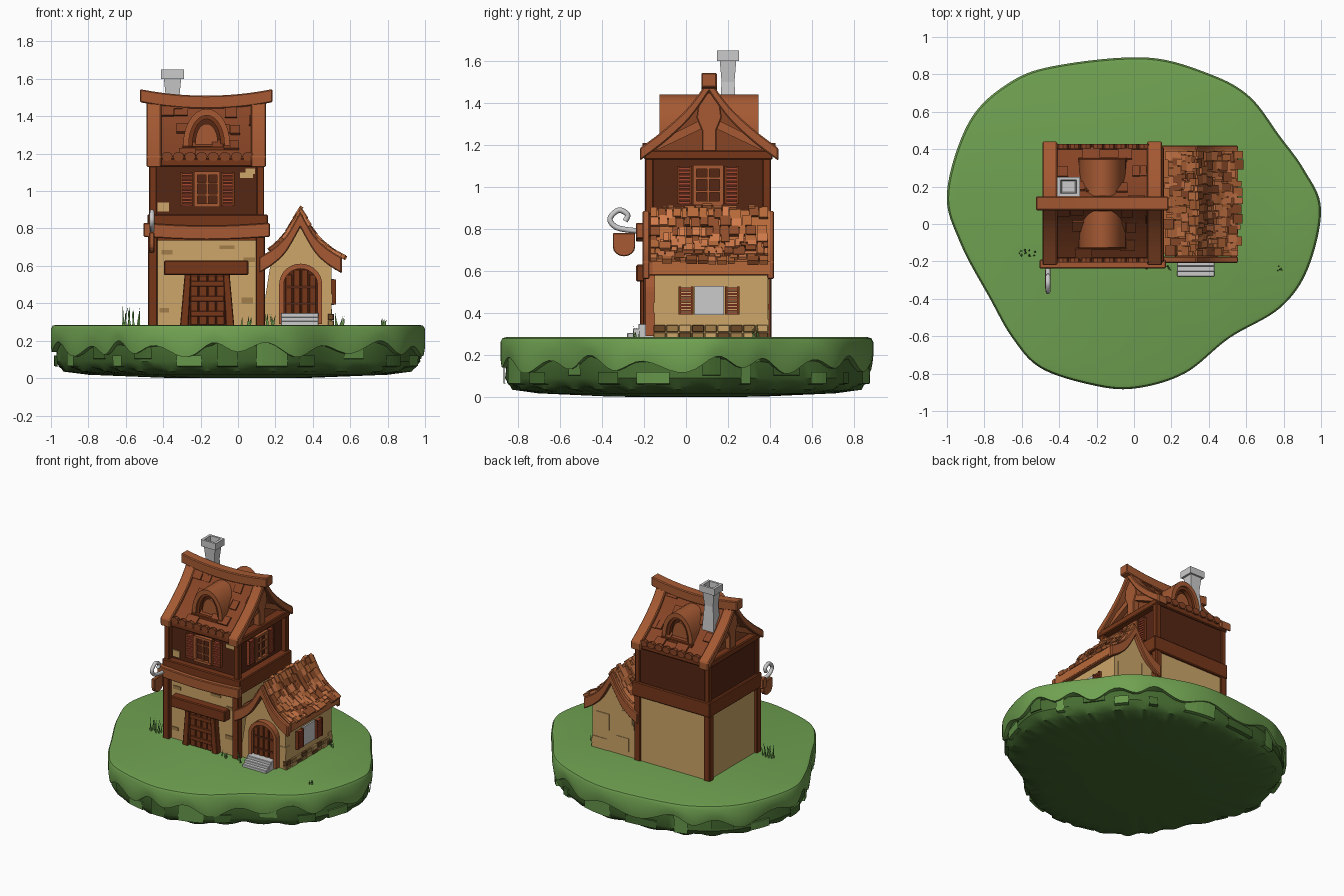
import bpy, bmesh, math, random
from mathutils import Vector

if "Cube" in bpy.data.objects:
    bpy.data.objects.remove(bpy.data.objects["Cube"])
random.seed(4)


def mat(name, hexa):
    m = bpy.data.materials.new(name)
    m.diffuse_color = [((int(hexa[i:i + 2], 16) / 255) ** 2.2) for i in (0, 2, 4)] + [1]
    m.use_nodes = True
    m.node_tree.nodes["Principled BSDF"].inputs["Base Color"].default_value = m.diffuse_color
    return m


GRASS, SOIL, SOIL2 = mat("grass", "6FA052"), mat("soil", "476B34"), mat("soil_light", "66964C")
PLASTER, STONE, STONE2 = mat("plaster", "CBA468"), mat("stone", "A07C4A"), mat("stone_dark", "6A4A2C")
DARK, WOOD, LIGHT = mat("dark_wood", "552A1A"), mat("wood", "75391F"), mat("light_wood", "A45A36")
RED, ROOF = mat("shutter_red", "A84A34"), mat("roof", "86462A")
TILES = [mat("tile_a", "D07A4C"), mat("tile_b", "B5683C"), mat("tile_c", "8E4E2E")]


def make(name, verts, faces, m=None, bevel=0, smooth=False):
    me = bpy.data.meshes.new(name)
    me.from_pydata([tuple(v) for v in verts], [], faces)
    bm = bmesh.new()
    bm.from_mesh(me)
    bmesh.ops.recalc_face_normals(bm, faces=bm.faces)
    for e in bm.edges:
        if smooth and len(e.link_faces) == 2:
            e.smooth = e.calc_face_angle(0) < 0.7
    for f in bm.faces:
        f.smooth = smooth
    bm.to_mesh(me)
    bm.free()
    ob = bpy.data.objects.new(name, me)
    bpy.context.collection.objects.link(ob)
    if m:
        me.materials.append(m)
    if bevel:
        b = ob.modifiers.new("bevel", 'BEVEL')
        b.width, b.segments = bevel, 1
    return ob


BOXF = [(0, 1, 3, 2), (4, 6, 7, 5), (0, 4, 5, 1), (2, 3, 7, 6), (0, 2, 6, 4), (1, 5, 7, 3)]


def boxes(name, spans, m=None, bevel=0):
    """spans: (x0, x1, y0, y1, z0, z1) for every box, joined in one object"""
    v, f = [], []
    for s in spans:
        f += [[i + len(v) for i in q] for q in BOXF]
        v += [(x, y, z) for x in s[0:2] for y in s[2:4] for z in s[4:6]]
    return make(name, v, f, m, bevel)


def prism(name, pts, axis, a, b, m=None, bevel=0, smooth=False):
    put = {'x': lambda p, t: (t, p[0], p[1]), 'y': lambda p, t: (p[0], t, p[1])}[axis]
    n = len(pts)
    faces = [list(range(n)), list(range(n, 2 * n))]
    faces += [(i, (i + 1) % n, n + (i + 1) % n, n + i) for i in range(n)]
    return make(name, [put(p, a) for p in pts] + [put(p, b) for p in pts], faces, m, bevel, smooth)


def loft(name, rings, m, smooth=True, closed=True):
    n = len(rings[0])
    f = [(r * n + i, r * n + (i + 1) % n, (r + 1) * n + (i + 1) % n, (r + 1) * n + i)
         for r in range(len(rings) - 1) for i in range(n if closed else n - 1)]
    f += [list(range(n)), list(range((len(rings) - 1) * n, len(rings) * n))] if closed else []
    return make(name, sum(rings, []), f, m, 0, smooth)


def spline(pts, k, cyclic=False):
    p = [Vector(q) for q in pts]
    n, out = len(p), []
    g = (lambda i: p[i % n]) if cyclic else (lambda i: p[max(0, min(n - 1, i))])
    for i in range(n if cyclic else n - 1):
        a, b, c, d = g(i - 1), g(i), g(i + 1), g(i + 2)
        for j in range(k):
            t = j / k
            out.append(b + (c - a) * t / 2 + (a * 2 - b * 5 + c * 4 - d) * t * t / 2 + (b * 3 - a - c * 3 + d) * t ** 3 / 2)
    return out if cyclic else out + [p[-1]]


# floating island: grass cap with drips over a blocky soil body
outline = spline([(1, .08), (.91, .29), (.78, .47), (.62, .68), (.41, .8), (.07, .89), (-.4, .85), (-.66, .76), (-.88, .55),
                  (-1, .17), (-.93, -.1), (-.77, -.4), (-.65, -.61), (-.5, -.77), (-.23, -.86), (0, -.88), (.27, -.8),
                  (.51, -.61), (.78, -.45), (.93, -.24)], 8, True)
N = len(outline)
drip = [.155 + .03 * math.sin(i * 2 * math.pi * 17 / N) + .015 * math.sin(i * 2 * math.pi * 7 / N) for i in range(N)]
ring = lambda s, z: [(p.x * s, p.y * s, z) for p in outline]
wavy = lambda s, dz: [(p.x * s, p.y * s, drip[i] + dz) for i, p in enumerate(outline)]
loft("grass_cap", [ring(.97, .285), ring(.99, .28), ring(1, .262), wavy(1, .03), wavy(.995, 0), wavy(.965, 0)], GRASS)
scal = [(p.x * s, p.y * s, .035) for i, p in enumerate(outline) for s in [.88 + .06 * abs(math.sin(i * math.pi * 26 / N))]]
loft("soil_body", [ring(.96, .2), ring(.975, .09), ring(.95, .055), scal, ring(.8, .018), ring(.4, .002), ring(.1, 0)], SOIL)
for k in range(22):
    i0, ln = k * N // 22, random.randint(3, 6)
    z0, z1 = random.choice([(.06, .12), (.1, .19), (.06, .19)])
    idx = [(i0 + j) % N for j in range(ln)]
    loft("soil_block", [[(outline[i].x * s, outline[i].y * s, z) for i in idx]
                        for s, z in ((.95, z0), (.982, z0 + .004), (.984, z1), (.95, z1))], SOIL2 if k % 2 else SOIL, False, False)

# tower walls, posts and bands
boxes("tower_lower_wall", [(-.46, .12, -.175, .395, .27, .8)], PLASTER)
boxes("tower_upper_wall", [(-.465, .1, -.155, .398, .85, 1.15)], DARK)
boxes("lower_posts", [(x, x + .05, y, y + .05, .27, .79) for x in (-.48, .095) for y in (-.205, .357)], WOOD, .005)
boxes("upper_posts", [(x, x + .04, y, y + .04, .86, 1.14) for x in (-.475, .1) for y in (-.195, .365)], WOOD, .004)
boxes("floor_band", [(-.485, .16, -.205, .412, .765, .875)], WOOD, .006)
boxes("eave_band", [(-.48, .145, -.2, .412, 1.13, 1.175)], WOOD, .006)
arc = [(-.505 + .675 * i / 8, .83 - .015 * math.sin(math.pi * i / 8)) for i in range(9)]
prism("front_beam", arc + [(x, z - .075) for x, z in reversed(arc)], 'y', -.238, -.19, LIGHT, .005)
boxes("front_beam_under", [(-.44, .1, -.19, -.17, .735, .78)], WOOD)
boxes("wall_stones", [(-.42, -.37, -.181, -.17, .35, .375), (.03, .09, -.181, -.17, .62, .645), (-.1, -.02, -.181, -.17, .69, .71),
                      (-.41, -.35, -.181, -.17, .66, .685), (.02, .08, -.181, -.17, .4, .43)], STONE)
boxes("plaster_patches", [(-.43, -.37, -.163, -.15, .89, .94), (.01, .08, -.163, -.15, 1.07, 1.1), (.04, .09, -.163, -.15, 1.09, 1.12)], PLASTER)

# double door
prism("door_leaf", [(-.27, .28), (-.06, .28), (-.075, .56), (-.255, .56)], 'y', -.19, -.17, DARK)
for s in (-1, 1):
    c = -.165
    prism("door_jamb", [(c + s * .145, .28), (c + s * .1, .28), (c + s * .085, .56), (c + s * .12, .56)], 'y', -.218, -.17, WOOD, .004)
boxes("door_planks", [(-.255 + i * .047, -.213 + i * .047, -.2, -.185, .285, .55) for i in range(4)], WOOD, .003)
boxes("door_rails", [(-.255, -.075, -.205, -.19, z, z + .03) for z in (.33, .41, .49)], WOOD, .003)
boxes("door_lintel", [(-.395, .055, -.237, -.17, .55, .63)], WOOD, .006)


# windows with louvred shutters; face F looks to -y, face R looks to +x
def window(name, face, u, z, d, w, h, pane, shutter=.075):
    def put(bs, label, m, bev=0):
        boxes(name + label, [((a, b, -d - d1, -d - d0, e, f) if face == 'F' else (d + d0, d + d1, a, b, e, f))
                             for a, b, e, f, d0, d1 in bs], m, bev)
    W, H, t = w / 2, h / 2, .018
    put([(u - W, u + W, z - H, z + H, -.01, .012)], "_pane", pane)
    if pane:
        put([(u - W, u - W + t, z - H, z + H, 0, .03), (u + W - t, u + W, z - H, z + H, 0, .03), (u - W, u + W, z + H - t, z + H, 0, .03),
             (u - W, u + W, z - H, z - H + t, 0, .033), (u - .006, u + .006, z - H, z + H, 0, .024)]
            + [(u - W, u + W, z + k * H / 3 - .005, z + k * H / 3 + .005, 0, .023) for k in (-1, 1)], "_frame", LIGHT)
    for s in (-1, 1):
        a, b = sorted((u + s * (W + .005), u + s * (W + shutter)))
        g = z - H * .95
        put([(a, a + .012, g, z + H * .95, 0, .024), (b - .012, b, g, z + H * .95, 0, .024)], "_shutter_stiles", WOOD)
        put([(a, b, g + h * .95 * k / 10, g + h * .95 * (k + .65) / 10, 0, .021) for k in range(10)], "_shutter_slats", RED)


window("upper_front_window", 'F', -.165, 1.01, .155, .14, .19, DARK)
window("upper_side_window", 'R', .105, 1.01, .1, .145, .19, DARK)
window("annex_window", 'R', .11, .46, .5, .14, .14, None)


# roofs: concave profiles mirrored about the ridge
def gable(side, c, t):
    outer = [(2 * c - p.x, p.y) for p in reversed(side[1:])] + [(p.x, p.y) for p in side]
    return outer + [(u, z - t) for u, z in reversed(outer)]


def tiles(name, side, c, mirror, axis, a0, a1, rows, width, keep, mats, thick=.012):
    groups = [([], []) for _ in mats]
    for r in range(rows):
        k = (r + .5) / rows * (len(side) - 1)
        i = min(int(k), len(side) - 2)
        p, d = side[i].lerp(side[i + 1], k - i), (side[i + 1] - side[i]).normalized()
        n, L = Vector((-d.y, d.x)) if d.x > 0 else Vector((d.y, -d.x)), .62 * .38 / rows
        a = a0
        while a < a1 - .01:
            w = min(width * random.uniform(.6, 1.4), a1 - a)
            if random.random() < keep:
                v, f = random.choice(groups)
                t, j = thick * random.uniform(.6, 1.5), L * random.uniform(-.3, .3)
                f += [[q + len(v) for q in quad] for quad in BOXF]
                for e in (a, a + w - .004):
                    for s in (-L + j, L + j):
                        for o in (-.004, t + (.004 if s > 0 else 0)):
                            q = p + d * s + n * o
                            u = 2 * c - q.x if mirror else q.x
                            v.append((e, u, q.y) if axis == 'x' else (u, e, q.y))
            a += w
    for (v, f), m in zip(groups, mats):
        make(name, v, f, m)


TC = .11
rake = spline([(TC, 1.515), (.2, 1.39), (.315, 1.28), (.44, 1.185)], 5)
slab = [p - Vector((0, .03)) for p in rake][:-2]
body = [(2 * TC - p.x, p.y) for p in reversed(slab[1:])] + [(p.x, p.y) for p in slab]
prism("tower_roof", body + [(.4, 1.16), (-.18, 1.16)], 'x', -.43, .08, ROOF)
for x in (-.49, .07):
    prism("tower_rake", gable(rake, TC, .06), 'x', x, x + .08, LIGHT, .006)
sag = [(-.525 + .71 * i / 10, 1.51 + .035 * (i / 5 - 1) ** 2) for i in range(11)]
prism("ridge_beam", sag + [(x, z - .07) for x, z in reversed(sag)], 'y', TC - .037, TC + .037, LIGHT, .006)
for mirror in (False, True):
    tiles("tower_shingles", slab, TC, mirror, 'x', -.41, .07, 7, .07, .3, [ROOF], .008)
    y = TC + (.305 if mirror else -.305)
    for i in range(8):
        x = -.38 + i * .062
        prism("eave_scallop", [(x + .031 * math.cos(a), 1.185 + .025 * math.sin(a)) for a in [math.pi * j / 4 for j in range(8)]],
              'y', y - .012, y + .012, ROOF)

# gable trusses on both tower ends
for x0, x1 in ((-.465, -.42), (.075, .125)):
    prism("king_post", [(TC - .035, 1.17), (TC + .035, 1.17), (TC + .035, 1.27), (TC + .06, 1.33), (TC + .045, 1.45),
                        (TC - .045, 1.45), (TC - .06, 1.33), (TC - .035, 1.27)], 'x', x0, x1, LIGHT, .005)
    for s in (-1, 1):
        prism("strut", [(TC + s * u, z) for u, z in ((.03, 1.28), (.03, 1.325), (.25, 1.215), (.25, 1.175))], 'x', x0 + .006, x1 - .006, LIGHT)


def arch(c, w, z0, zs, zt, n=14):
    return [(c + w, z0)] + [(c + w * math.cos(math.pi * i / n), zs + (zt - zs) * math.sin(math.pi * i / n)) for i in range(n + 1)] + [(c - w, z0)]


# arched dormers, front and back
for s in (-1, 1):
    Y = lambda d: TC + s * d
    c = -.168
    big, mid, small = arch(c, .125, 1.22, 1.25, 1.44), arch(c, .095, 1.22, 1.25, 1.405), arch(c, .06, 1.22, 1.26, 1.36)
    prism("dormer_shell", big + mid[::-1], 'y', Y(.04), Y(.235), LIGHT, 0, True)
    prism("dormer_back", mid, 'y', Y(.06), Y(.19), DARK)
    prism("dormer_window_frame", mid + arch(c, .075, 1.22, 1.25, 1.385)[::-1], 'y', Y(.17), Y(.22), WOOD)
    prism("dormer_window", small, 'y', Y(.15), Y(.205), LIGHT)
    boxes("dormer_sill", [(c - .13, c + .13, *sorted((Y(.2), Y(.245))), 1.215, 1.24)], WOOD, .004)

# flared hollow chimney
sq = lambda h, z: [(-.35 + h * a, .2 + h * .85 * b, z) for a, b in ((1, 1), (-1, 1), (-1, -1), (1, -1))]
loft("chimney", [sq(.052, 1.28), sq(.042, 1.42), sq(.036, 1.5), sq(.046, 1.6), sq(.061, 1.6), sq(.061, 1.65), sq(.042, 1.65), sq(.035, 1.55)], None, False)

# annex walls, roof and tiles
AC = .333
edge = spline([(AC, .89), (.405, .765), (.475, .695), (.555, .645)], 5)
inner = [p - Vector((0, .07)) for p in edge if p.x < .51]
wall = [(2 * AC - p.x, p.y) for p in reversed(inner[1:])] + [(p.x, p.y) for p in inner]
prism("annex_wall", [(.12, .27)] + [(max(x, .12), z) for x, z in wall] + [(.5, .61), (.5, .27)], 'y', -.15, .39, PLASTER)
prism("annex_roof", gable(edge, AC, .06), 'y', -.16, .4, TILES[1])
for y in (-.208, .385):
    prism("annex_rake", gable(edge, AC, .085), 'y', y, y + .035, LIGHT, .006)
boxes("annex_eave", [(.515, .552, -.195, .412, .578, .648)], LIGHT, .006)
tiles("annex_tiles", edge, AC, False, 'y', -.17, .395, 9, .042, .85, TILES)
tiles("annex_tiles_left", edge[:-5], AC, True, 'y', -.17, .395, 7, .042, .85, TILES)
for k, m in enumerate((STONE, STONE2, PLASTER)):
    boxes("base_stones", [(.48, .511 + .003 * (i % 2), -.155 + i * .061, -.097 + i * .061, .275 + r * .035, .308 + r * .035)
                          for r in range(2) for i in range(9) if (i * 2 + r) % 3 == k], m, .003)
boxes("annex_wall_blocks", [(.43, .504, -.154, -.1, .4, .45), (.2, .3, .35, .394, .32, .42), (.36, .47, .35, .395, .44, .56),
                            (.17, .26, .35, .394, .53, .62), (.38, .503, .35, .394, .28, .37)], PLASTER)

# arched annex door and steps
prism("annex_door_frame", arch(.335, .115, .29, .5, .612) + arch(.335, .09, .29, .5, .585)[::-1], 'y', -.192, -.145, LIGHT)
prism("annex_door_leaf", arch(.335, .092, .29, .5, .587), 'y', -.168, -.145, DARK)
boxes("annex_door_planks", [(.335 + u - .018, .335 + u + .018, -.176, -.16, .29, .5 + .085 * math.cos(u * 14)) for u in (-.064, -.021, .021, .064)], WOOD, .003)
boxes("annex_door_bands", [(.255, .415, -.181, -.165, z, z + .015) for z in (.39, .48)], DARK)
boxes("steps", [(.23, .43, -.28 + .027 * i, -.15, .275, .305 + .022 * i) for i in range(3)], None, .003)

# hanging sign on a curled hook
cu = bpy.data.curves.new("sign_hook", 'CURVE')
cu.dimensions, cu.bevel_depth, cu.bevel_resolution, cu.use_fill_caps = '3D', .013, 2, True
path = spline([(-.2, .79), (-.27, .795), (-.335, .81), (-.362, .85), (-.32, .89), (-.278, .868), (-.29, .838)], 5)
sp = cu.splines.new('POLY')
sp.points.add(len(path) - 1)
for q, p in zip(sp.points, path):
    q.co = (-.46, p.x, p.y, 1)
bpy.context.collection.objects.link(bpy.data.objects.new("sign_hook", cu))
prism("hanging_sign", [(-.242, .78), (-.348, .78)] + [(-.295 + .053 * math.cos(a), .715 - .045 * math.sin(a)) for a in
                      [math.pi * (1 - i / 8) for i in range(9)]], 'x', -.475, -.447, LIGHT, .004)

# grass tufts
for x, y, h, n in ((-.59, -.15, .12, 6), (-.54, -.16, .11, 5), (.04, -.23, .06, 5), (.17, -.23, .09, 5), (.54, .33, .07, 5), (.77, -.24, .04, 5)):
    v, f = [], []
    for _ in range(n):
        bx, by, k = x + random.uniform(-.025, .025), y + random.uniform(-.015, .015), len(v)
        v += [(bx - .006, by, .28), (bx + .006, by, .28), (bx, by + .008, .28),
              (bx + random.uniform(-.015, .015), by + random.uniform(-.015, .015), .28 + h * random.uniform(.6, 1))]
        f += [(k, k + 1, k + 3), (k + 1, k + 2, k + 3), (k + 2, k, k + 3)]
    make("grass_tuft", v, f, SOIL2)
